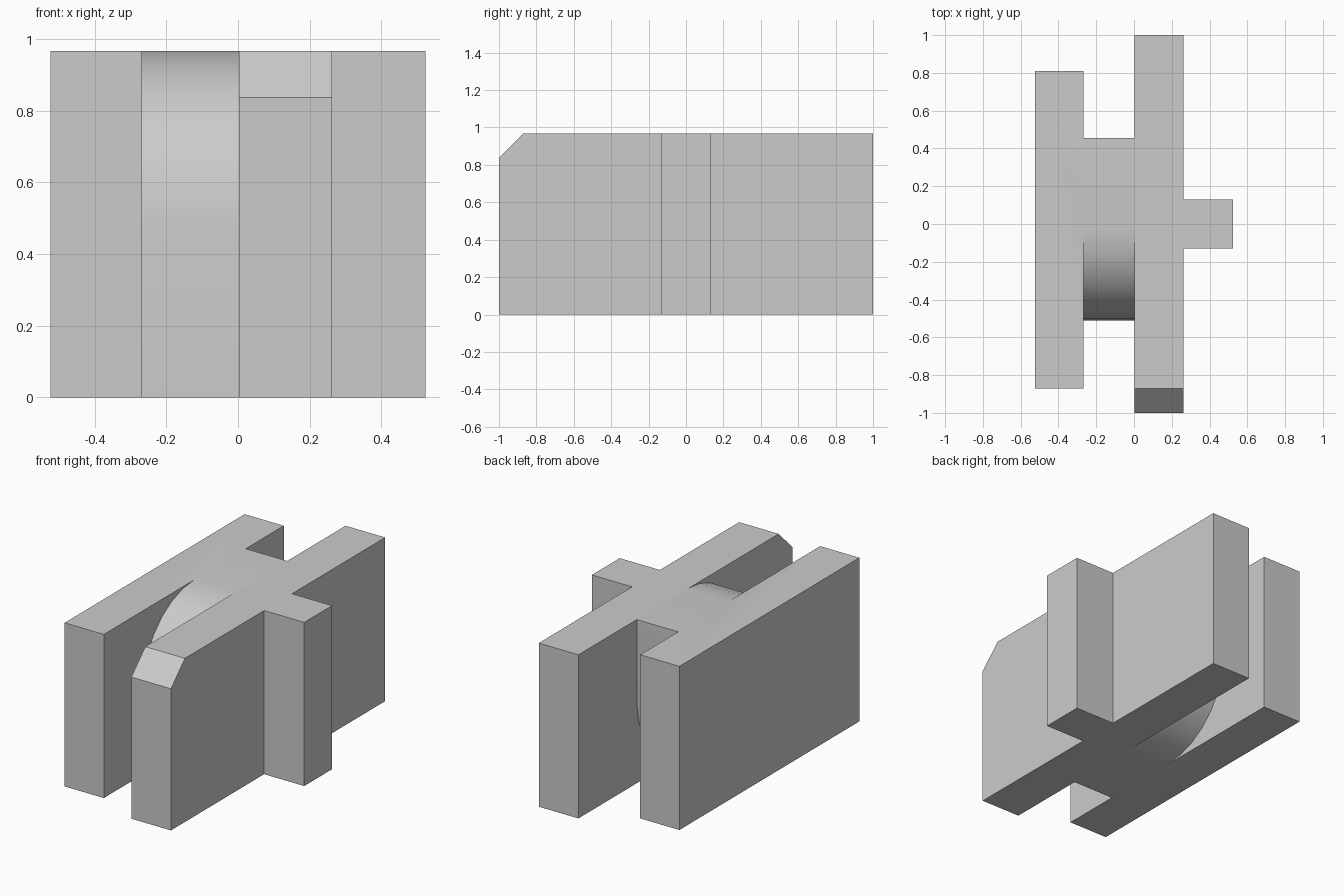
import bpy
import bmesh
from math import sin, cos, pi, radians

cube = bpy.data.objects.get("Cube")
if cube:
    bpy.data.objects.remove(cube, do_unlink=True)

HEIGHT = 0.967
R = HEIGHT / 2
WEB_Y = -0.028
STEPS = 7

grey = bpy.data.materials.new("plain grey")
grey.use_nodes = True
grey.diffuse_color = (0.6, 0.6, 0.6, 1)
grey.node_tree.nodes["Principled BSDF"].inputs["Base Color"].default_value = (0.6, 0.6, 0.6, 1)


def side_extrusion(name, profile, x0, x1):
    """Extrude a (y, z) profile from x0 to x1."""
    bm = bmesh.new()
    face = bm.faces.new([bm.verts.new((x0, y, z)) for y, z in profile])
    out = bmesh.ops.extrude_face_region(bm, geom=[face])
    verts = [v for v in out["geom"] if isinstance(v, bmesh.types.BMVert)]
    bmesh.ops.translate(bm, verts=verts, vec=(x1 - x0, 0, 0))
    bmesh.ops.recalc_face_normals(bm, faces=bm.faces)
    mesh = bpy.data.meshes.new(name)
    bm.to_mesh(mesh)
    bm.free()
    mesh.materials.append(grey)
    obj = bpy.data.objects.new(name, mesh)
    bpy.context.collection.objects.link(obj)
    return obj


def block(y0, y1):
    return [(y0, 0), (y1, 0), (y1, HEIGHT), (y0, HEIGHT)]


def quarter(start):
    """Quarter of the web's rounded outline, from the given angle."""
    angles = [start + pi / 2 * i / STEPS for i in range(STEPS + 1)]
    return [(WEB_Y + R * cos(a), R + R * sin(a)) for a in angles]


# Long bar with a chamfered front top edge
chamfer = 0.13
bar = [(-1, 0), (1, 0), (1, HEIGHT), (chamfer - 1, HEIGHT), (-1, HEIGHT - chamfer)]
body = side_extrusion("interlocking_block", bar, 0.003, 0.262)

# Short bar, side tab, and web rounded at the front top and back bottom
web = quarter(pi / 2) + [(WEB_Y - R, 0)] + quarter(-pi / 2) + [(WEB_Y + R, HEIGHT)]
parts = [
    side_extrusion("connecting_web", web, -0.268, 0.003),
    side_extrusion("short_bar", block(-0.87, 0.81), -0.524, -0.268),
    side_extrusion("side_tab", block(-0.13, 0.13), 0.262, 0.524),
]

# Fuse the parts into one solid
for part in parts:
    part.hide_render = True
    mod = body.modifiers.new("fuse " + part.name, "BOOLEAN")
    mod.operation = "UNION"
    mod.solver = "EXACT"
    mod.object = part
bpy.context.view_layer.update()
fused = bpy.data.meshes.new_from_object(
    body.evaluated_get(bpy.context.evaluated_depsgraph_get()))
body.modifiers.clear()
body.data = fused
for part in parts:
    bpy.data.objects.remove(part, do_unlink=True)

# Merge coplanar faces and smooth the rounded web
bm = bmesh.new()
bm.from_mesh(fused)
bmesh.ops.remove_doubles(bm, verts=bm.verts, dist=0.0005)
bmesh.ops.dissolve_limit(bm, angle_limit=radians(1), verts=bm.verts, edges=bm.edges)
bm.to_mesh(fused)
bm.free()
bpy.ops.object.select_all(action="DESELECT")
body.select_set(True)
bpy.context.view_layer.objects.active = body
bpy.ops.object.shade_smooth_by_angle(angle=radians(30))
